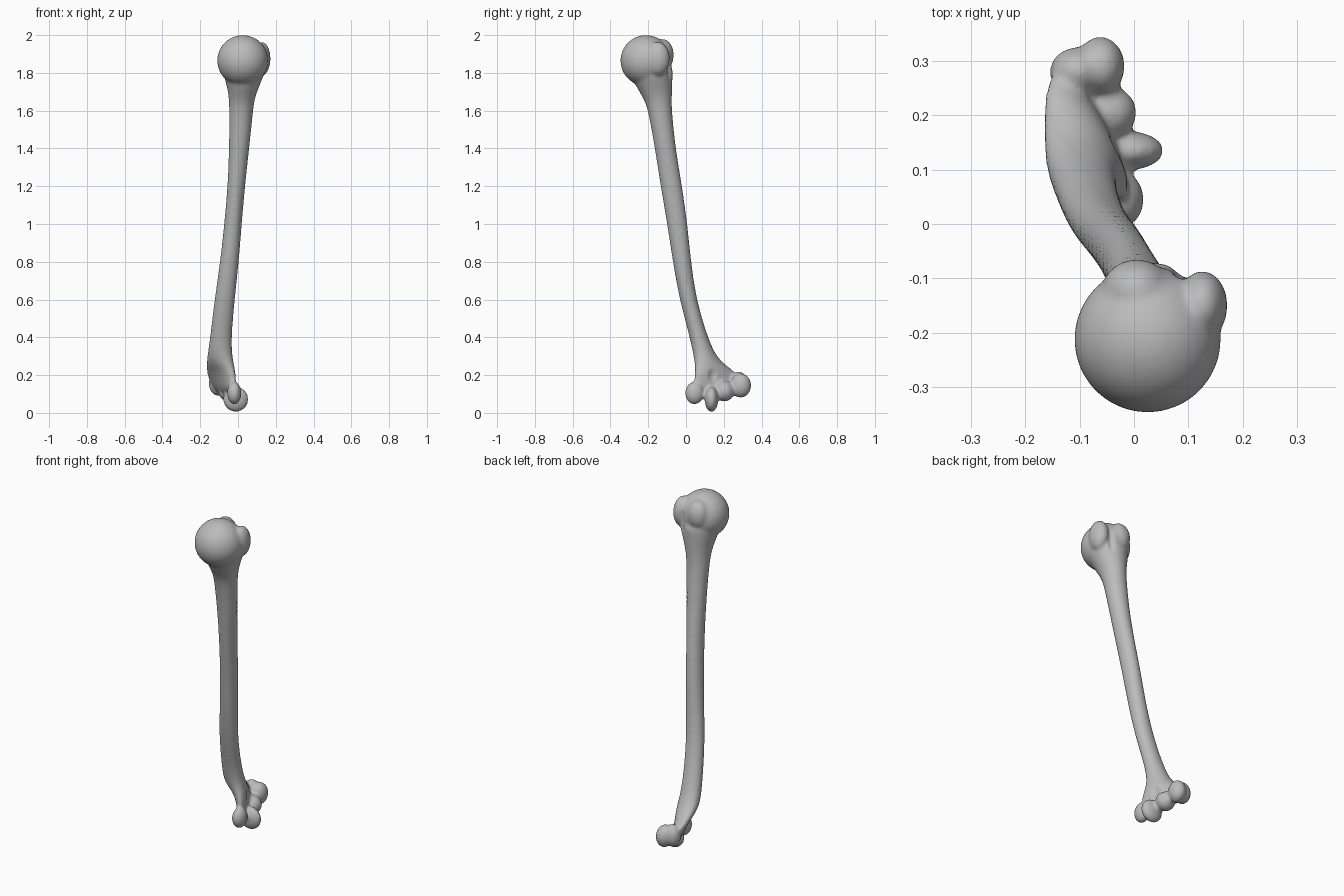
import bpy, bmesh
from math import sin, cos, pi, radians

if "Cube" in bpy.data.objects:
    bpy.data.objects.remove(bpy.data.objects["Cube"])

bone_grey = bpy.data.materials.new("bone_grey")
bone_grey.use_nodes = True
colour = (0.5, 0.5, 0.5, 1)
bone_grey.diffuse_color = colour
bone_grey.node_tree.nodes["Principled BSDF"].inputs["Base Color"].default_value = colour


def add_object(name, bm):
    bmesh.ops.recalc_face_normals(bm, faces=bm.faces)
    mesh = bpy.data.meshes.new(name)
    bm.to_mesh(mesh)
    bm.free()
    obj = bpy.data.objects.new(name, mesh)
    bpy.context.collection.objects.link(obj)
    mesh.materials.append(bone_grey)
    return obj


def lobe(name, centre, radii):
    """Rounded lump: a stretched sphere."""
    bm = bmesh.new()
    bmesh.ops.create_icosphere(bm, subdivisions=4, radius=1)
    bmesh.ops.scale(bm, vec=radii, verts=bm.verts)
    bmesh.ops.translate(bm, vec=centre, verts=bm.verts)
    return add_object(name, bm)


def loft(name, rows, sides=32):
    """Skin slanted ellipses given as z, x range, y range, slant."""
    bm = bmesh.new()
    rings = []
    for z, x0, x1, y0, y1, slant in rows:
        ring = []
        for i in range(sides):
            t = 2 * pi * i / sides
            x = (x0 + x1) / 2 + (x1 - x0) / 2 * cos(t)
            y = (y0 + y1) / 2 + (y1 - y0) / 2 * sin(t + radians(slant))
            ring.append(bm.verts.new((x, y, z)))
        rings.append(ring)
    for low, high in zip(rings, rings[1:]):
        for i in range(sides):
            j = (i + 1) % sides
            bm.faces.new((low[i], low[j], high[j], high[i]))
    bm.faces.new(rings[0])
    bm.faces.new(rings[-1])
    return add_object(name, bm)


def apply_modifier(obj, kind, **settings):
    bpy.ops.object.select_all(action='DESELECT')
    obj.select_set(True)
    bpy.context.view_layer.objects.active = obj
    mod = obj.modifiers.new(kind.title(), kind)
    for key, value in settings.items():
        setattr(mod, key, value)
    bpy.ops.object.modifier_apply(modifier=mod.name)


# Shaft, flaring to the flat lower end and to the neck
shaft = loft("arm_bone", [
    (0.10, -.12, -.01, .03, .29, -62),
    (0.20, -.165, -.01, .045, .29, -53),
    (0.25, -.168, -.02, .045, .215, -30),
    (0.30, -.163, -.03, .04, .16, -10),
    (0.40, -.148, -.035, .02, .115, 0),
    (0.60, -.125, -.017, -.035, .055, 0),
    (0.80, -.095, .005, -.07, .027, 0),
    (1.00, -.073, .02, -.10, .008, 0),
    (1.20, -.055, .037, -.135, -.02, 0),
    (1.40, -.047, .06, -.165, -.055, 0),
    (1.60, -.047, .08, -.20, -.075, 0),
    (1.66, -.048, .088, -.222, -.075, 0),
    (1.72, -.056, .108, -.26, -.073, 0),
    (1.80, -.08, .145, -.30, -.07, 0),
    (1.86, -.08, .14, -.30, -.07, 0)])
apply_modifier(shaft, 'SUBSURF', levels=2)

parts = [
    # Ball joint and the two bumps behind it
    lobe("head", (.025, -.212, 1.865), (.135, .135, .135)),
    lobe("inner_bump", (.005, -.125, 1.895), (.065, .06, .085)),
    lobe("outer_bump", (.125, -.15, 1.875), (.047, .064, .09)),
    # Knuckles of the lower joint, front to back
    lobe("front_knuckle", (-.02, .045, .105), (.038, .05, .06)),
    lobe("joint_lip", (-.012, .135, .072), (.067, .036, .067)),
    lobe("joint_waist", (-.05, .205, .115), (.055, .05, .055)),
    lobe("back_knuckle", (-.062, .29, .145), (.045, .055, .065)),
    lobe("side_knuckle", (-.105, .28, .155), (.05, .045, .065))]

# Fuse everything into one skin
bpy.ops.object.select_all(action='DESELECT')
for obj in parts + [shaft]:
    obj.select_set(True)
bpy.context.view_layer.objects.active = shaft
bpy.ops.object.join()
apply_modifier(shaft, 'REMESH', mode='VOXEL', voxel_size=0.007)

# Hollow above the lower joint and groove between the upper bumps
for name, centre, radii in [
        ("hollow_cutter", (.005, .15, .2), (.05, .04, .06)),
        ("groove_cutter", (.09, -.075, 1.88), (.022, .028, .17))]:
    cutter = lobe(name, centre, radii)
    cutter.hide_render = True
    apply_modifier(shaft, 'BOOLEAN', operation='DIFFERENCE', object=cutter)
    bpy.data.objects.remove(cutter)

# Soften the joins
apply_modifier(shaft, 'REMESH', mode='VOXEL', voxel_size=0.007)
apply_modifier(shaft, 'SMOOTH', factor=0.5, iterations=10)
shaft.data.materials.clear()
shaft.data.materials.append(bone_grey)
bpy.ops.object.shade_smooth()
